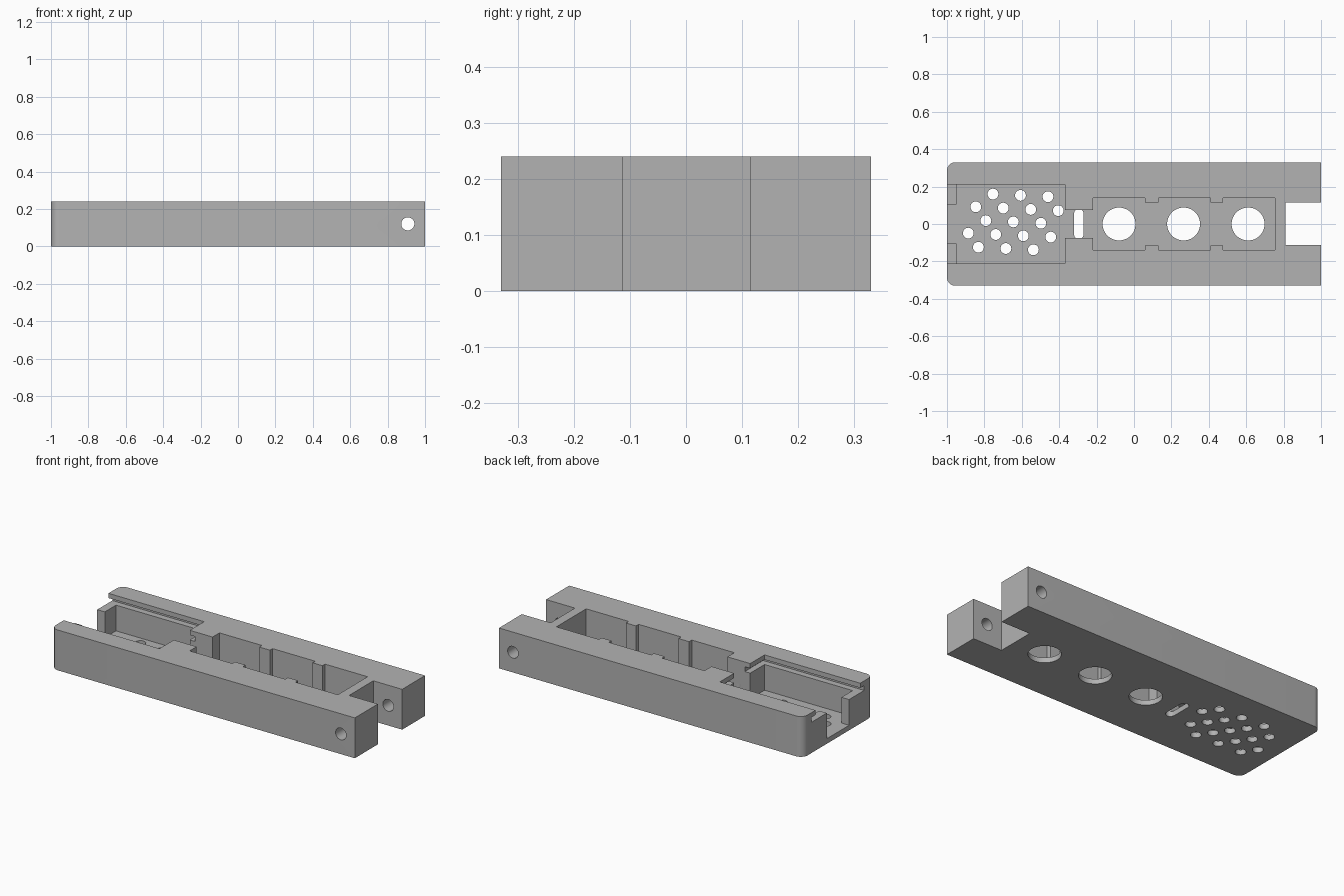
import bpy, bmesh, math
from mathutils import Matrix, Vector

if "Cube" in bpy.data.objects:
    bpy.data.objects.remove(bpy.data.objects["Cube"])

grey = bpy.data.materials.new("plain grey")
grey.diffuse_color = (0.45, 0.45, 0.45, 1)
grey.use_nodes = True
grey.node_tree.nodes["Principled BSDF"].inputs["Base Color"].default_value = grey.diffuse_color


def make_object(name, bm):
    bmesh.ops.recalc_face_normals(bm, faces=bm.faces)
    mesh = bpy.data.meshes.new(name)
    bm.to_mesh(mesh)
    bm.free()
    obj = bpy.data.objects.new(name, mesh)
    bpy.context.collection.objects.link(obj)
    mesh.materials.append(grey)
    return obj


def prism(name, points, low, high):
    """Extrude an xy outline from low to high."""
    bm = bmesh.new()
    face = bm.faces.new([bm.verts.new((x, y, low)) for x, y in points])
    new = bmesh.ops.extrude_face_region(bm, geom=[face])["geom"]
    bmesh.ops.translate(bm, vec=(0, 0, high - low),
                        verts=[v for v in new if isinstance(v, bmesh.types.BMVert)])
    return make_object(name, bm)


def box(name, x0, x1, y, z0, z1):
    return prism(name, [(x0, -y), (x1, -y), (x1, y), (x0, y)], z0, z1)


def cylinders(name, centres, radius, depth, rotation, sides):
    bm = bmesh.new()
    for c in centres:
        bmesh.ops.create_cone(bm, cap_ends=True, segments=sides, radius1=radius,
                              radius2=radius, depth=depth,
                              matrix=Matrix.Translation(Vector(c)) @ rotation)
    return make_object(name, bm)


def cut(target, cutter):
    mod = target.modifiers.new("cut", 'BOOLEAN')
    mod.operation = 'DIFFERENCE'
    mod.solver = 'EXACT'
    mod.object = cutter
    bpy.context.view_layer.objects.active = target
    bpy.ops.object.modifier_apply(modifier=mod.name)
    bpy.data.objects.remove(cutter)


# Housing block with rounded left corners
R, HALF = 0.045, 0.33
corner = [(-1 + R - R * math.sin(a), HALF - R + R * math.cos(a))
          for a in [i * math.pi / 16 for i in range(9)]]
outline = [(1, HALF)] + corner
outline += [(x, -y) for x, y in reversed(outline)]
housing = prism("housing", outline, 0, 0.24)

# Main cavity: left tray, narrow neck and three linked pockets
half = [(-1.1, 0.105), (-0.95, 0.105), (-0.95, 0.21), (-0.37, 0.21), (-0.37, 0.075),
        (-0.22, 0.075), (-0.22, 0.14), (0.06, 0.14), (0.06, 0.115), (0.13, 0.115),
        (0.13, 0.14), (0.41, 0.14), (0.41, 0.115), (0.475, 0.115), (0.475, 0.14),
        (0.755, 0.14)]
cut(housing, prism("cavity", half + [(x, -y) for x, y in reversed(half)], 0.03, 0.3))

# Sliding lid slot over the tray, with undercut grooves
cut(housing, box("lid_opening", -1.1, -0.37, 0.21, 0.19, 0.3))
cut(housing, box("lid_groove", -1.1, -0.335, 0.247, 0.183, 0.212))

# Hinge notch and cross pin hole
cut(housing, prism("hinge_notch", [(0.81, -0.113), (1.1, -0.113), (1.1, 0.115), (0.81, 0.115)],
                   -0.1, 0.4))
cut(housing, cylinders("pin_hole", [(0.908, 0, 0.12)], 0.035, 1,
                       Matrix.Rotation(math.pi / 2, 4, 'X'), 32))

# Large floor holes
cut(housing, cylinders("pocket_holes", [(x, 0, 0) for x in (-0.08, 0.265, 0.61)],
                       0.088, 0.2, Matrix.Identity(4), 48))

# Vent holes in slanted rows
vents = [(x + i * 0.147, y - i * 0.007, 0)
         for x, y, n in [(-0.754, 0.16, 3), (-0.846, 0.092, 4), (-0.792, 0.018, 3),
                         (-0.886, -0.049, 4), (-0.832, -0.124, 3)]
         for i in range(n)]
cut(housing, cylinders("vent_holes", vents, 0.029, 0.2, Matrix.Identity(4), 24))

# Slot with rounded ends through the neck floor
slot = [(-0.295 + 0.026 * math.cos(a), s * (0.055 + 0.026 * math.sin(a)))
        for s in (1, -1)
        for a in [(i if s > 0 else 8 - i) * math.pi / 8 for i in range(9)]]
cut(housing, prism("strap_slot", slot, -0.1, 0.1))

# Smooth round walls, keep sharp edges
bpy.ops.object.select_all(action='DESELECT')
housing.select_set(True)
bpy.context.view_layer.objects.active = housing
bpy.ops.object.shade_smooth_by_angle(angle=math.radians(30))
